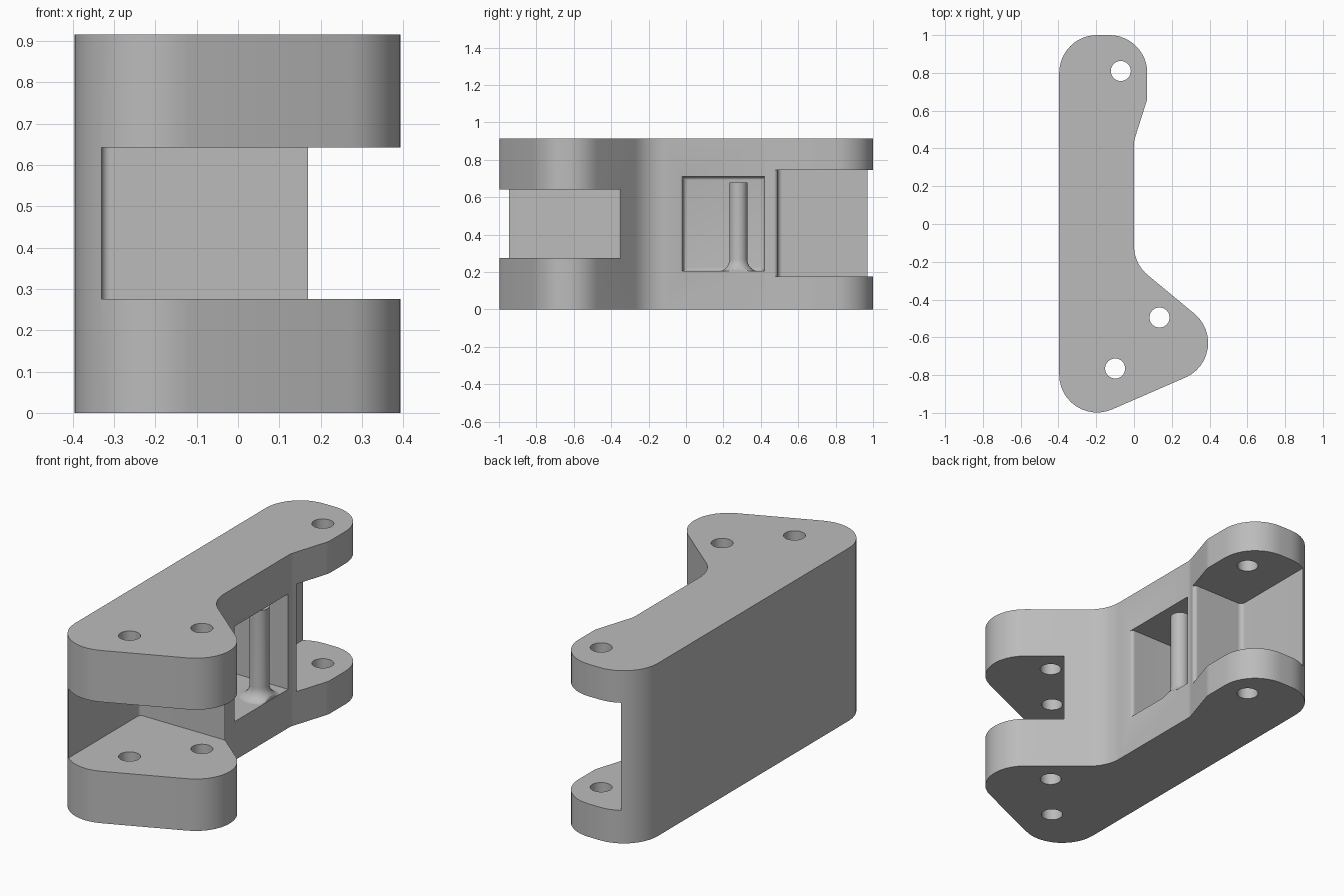
import bpy, bmesh, math
from mathutils import Vector

cube = bpy.data.objects.get("Cube")
if cube:
    bpy.data.objects.remove(cube, do_unlink=True)

HEIGHT = 0.915
WALL = -0.33

grey = bpy.data.materials.new("plain_grey")
grey.use_nodes = True
colour = (0.5, 0.5, 0.5, 1)
grey.diffuse_color = colour
grey.node_tree.nodes["Principled BSDF"].inputs["Base Color"].default_value = colour


def rounded(corners, steps=12):
    """Turn (x, y, radius) corners into an outline with arcs."""
    out = []
    for i, (x, y, r) in enumerate(corners):
        p = Vector((x, y))
        if r == 0:
            out.append(p)
            continue
        a = (Vector(corners[i - 1][:2]) - p).normalized()
        b = (Vector(corners[(i + 1) % len(corners)][:2]) - p).normalized()
        half = a.angle(b) / 2
        centre = p + (a + b).normalized() * (r / math.sin(half))
        start = p + a * (r / math.tan(half)) - centre
        end = p + b * (r / math.tan(half)) - centre
        for k in range(steps + 1):
            t = k / steps
            sweep = start.angle(end)
            out.append(centre + (start * math.sin((1 - t) * sweep)
                                 + end * math.sin(t * sweep)) / math.sin(sweep))
    return out


def finish(name, bm):
    bmesh.ops.recalc_face_normals(bm, faces=bm.faces)
    mesh = bpy.data.meshes.new(name)
    bm.to_mesh(mesh)
    bm.free()
    mesh.materials.append(grey)
    obj = bpy.data.objects.new(name, mesh)
    bpy.context.collection.objects.link(obj)
    return obj


def prism(name, outline, low, high, fillet=0, back=None):
    """Extrude an outline in z, optionally filleting the edges on its back face."""
    bm = bmesh.new()
    face = bm.faces.new([bm.verts.new((p[0], p[1], low)) for p in outline])
    top = bmesh.ops.extrude_face_region(bm, geom=[face])["geom"]
    for v in top:
        if isinstance(v, bmesh.types.BMVert):
            v.co.z = high
    if fillet:
        edges = [e for e in bm.edges if all(v.co.x < back + 0.001 for v in e.verts)]
        bmesh.ops.bevel(bm, geom=edges, offset=fillet, segments=5,
                        profile=0.5, affect='EDGES')
    return finish(name, bm)


def circle(x, y, r, n=32):
    return [(x + r * math.cos(math.tau * k / n), y + r * math.sin(math.tau * k / n))
            for k in range(n)]


def cut(body, cutter):
    cutter.hide_render = True
    mod = body.modifiers.new("cut", 'BOOLEAN')
    mod.operation = 'DIFFERENCE'
    mod.solver = 'EXACT'
    mod.object = cutter
    bpy.context.view_layer.objects.active = body
    bpy.ops.object.modifier_apply(modifier=mod.name)
    bpy.data.objects.remove(cutter, do_unlink=True)


def smooth(obj):
    bpy.ops.object.select_all(action='DESELECT')
    obj.select_set(True)
    bpy.context.view_layer.objects.active = obj
    bpy.ops.object.shade_smooth_by_angle(angle=math.radians(20))


# Main bracket body
bracket = prism("bracket_body", rounded([
    (-0.396, 1, 0.2), (0.07, 1, 0.2), (0.07, 0.66, 0.1), (0, 0.44, 0.1),
    (0, -0.21, 0.2), (0.571, -0.683, 0.2), (-0.396, -1.103, 0.2)]), 0, HEIGHT)

# Front slot, open towards the front and the left
cut(bracket, prism("front_slot", rounded([
    (WALL, -1.3, 0), (0.8, -1.3, 0), (0.8, -0.35, 0), (WALL, -0.35, 0.02)]),
    0.275, 0.642))

# Rear slot with a softened outer edge
cut(bracket, prism("rear_slot", rounded([
    (-0.3, 1.3, 0), (-0.3, 0.49, 0.025), (0.017, 0.49, 0.02),
    (0.004, 0.445, 0), (0.4, 0.445, 0), (0.4, 1.3, 0)]), 0.175, 0.745))

# Side pocket with filleted back
cut(bracket, prism("side_pocket", rounded([
    (WALL, 0.42, 0), (WALL, -0.015, 0), (0.001, -0.015, 0.02),
    (0.001, -0.045, 0), (0.2, -0.045, 0), (0.2, 0.42, 0)]),
    0.205, 0.71, fillet=0.02, back=WALL))

# Pin holes
for x, y in ((-0.07, 0.81), (0.135, -0.495), (-0.1, -0.765)):
    cut(bracket, prism("pin_hole", circle(x, y, 0.053), -0.1, HEIGHT + 0.1))
smooth(bracket)

# Post standing in the pocket, flared at its foot
radius, flare, foot = 0.048, 0.065, 0.203
profile = [(radius + flare * (1 - math.sin(a)), foot + flare * (1 - math.cos(a)))
           for a in (math.pi / 2 * k / 8 for k in range(9))]
profile.append((radius, 0.68))
bm = bmesh.new()
rings = [[bm.verts.new((x, y, z)) for x, y in circle(-0.07, 0.28, r)] for r, z in profile]
for lower, upper in zip(rings, rings[1:]):
    for k in range(len(lower)):
        j = (k + 1) % len(lower)
        bm.faces.new((lower[k], lower[j], upper[j], upper[k]))
bm.faces.new(rings[0])
bm.faces.new(rings[-1])
for v in bm.verts:
    v.co.x = min(v.co.x, -0.002)
smooth(finish("pocket_post", bm))
